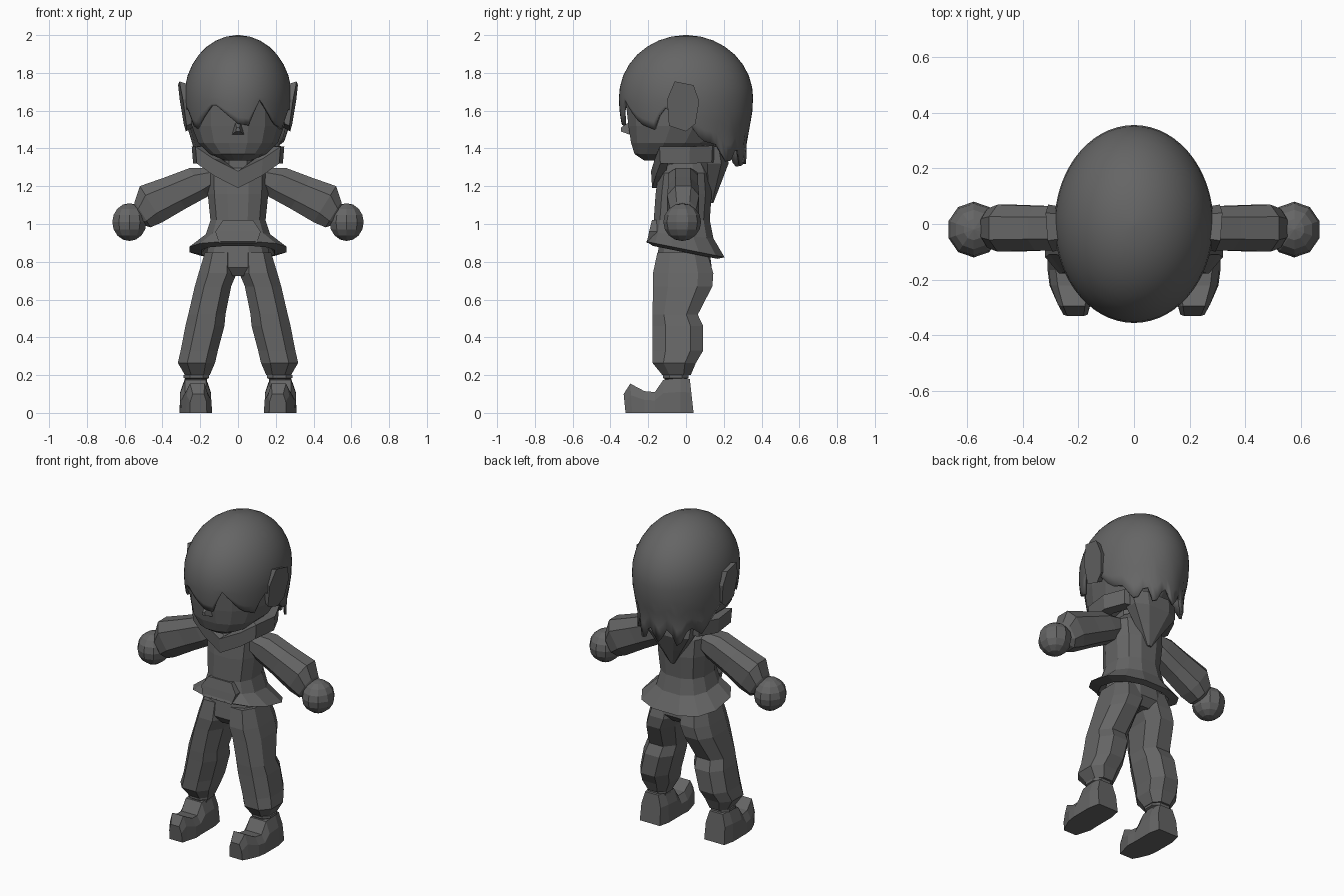
import bpy, bmesh
from math import sin, cos, pi, radians, sqrt, copysign

cube = bpy.data.objects.get("Cube")
if cube:
    bpy.data.objects.remove(cube)

grey = bpy.data.materials.new("charcoal_grey")
grey.use_nodes = True
GREY = (0.13, 0.13, 0.13, 1)
grey.diffuse_color = GREY
grey.node_tree.nodes["Principled BSDF"].inputs["Base Color"].default_value = GREY


def finish(name, bm, smooth=False):
    bmesh.ops.recalc_face_normals(bm, faces=bm.faces)
    for f in bm.faces:
        f.smooth = smooth
    me = bpy.data.meshes.new(name)
    bm.to_mesh(me)
    bm.free()
    me.materials.append(grey)
    ob = bpy.data.objects.new(name, me)
    bpy.context.collection.objects.link(ob)
    return ob


def skin(name, rings, smooth=False, caps=True, closed=False):
    """Join a list of equal-sized point rings into a surface."""
    bm = bmesh.new()
    loops = [[bm.verts.new(p) for p in r] for r in rings]
    pairs = list(zip(loops, loops[1:]))
    if closed:
        pairs.append((loops[-1], loops[0]))
    for a, b in pairs:
        for i in range(len(a)):
            j = (i + 1) % len(a)
            bm.faces.new((a[i], a[j], b[j], b[i]))
    if caps and not closed:
        bm.faces.new(loops[0])
        bm.faces.new(loops[-1])
    return finish(name, bm, smooth)


def oval(cx, cy, cz, rx, ry, n=12, p=0.8, slope=0, tilt=0, turn=0.5):
    """Squarish oval ring; slope drops it to the back, tilt turns it about y."""
    pts = []
    for i in range(n):
        a = 2 * pi * (i + turn) / n
        u = rx * copysign(abs(cos(a)) ** p, cos(a))
        v = ry * copysign(abs(sin(a)) ** p, sin(a))
        pts.append((cx + u * cos(tilt), cy + v, cz - u * sin(tilt) + slope * v))
    return pts


def span(z, x0, x1, y0, y1, **kw):
    return oval((x0 + x1) / 2, (y0 + y1) / 2, z, (x1 - x0) / 2, (y1 - y0) / 2, **kw)


def flip(rings, s):
    return [[(x * s, y, z) for x, y, z in r] for r in rings]


# Hair cap with a ragged hem of bangs and back locks
HEM = [(-180, 1.56), (-160, 1.62), (-147, 1.49), (-117, 1.64), (-90, 1.53), (-76, 1.52),
       (-68, 1.67), (-45, 1.53), (-30, 1.5), (-20, 1.62), (0, 1.55), (15, 1.44),
       (30, 1.42), (45, 1.31), (58, 1.42), (68, 1.28), (82, 1.41), (97, 1.31),
       (110, 1.42), (122, 1.28), (135, 1.42), (150, 1.36), (165, 1.45), (180, 1.56)]


def hem_z(deg):
    for (a, za), (b, zb) in zip(HEM, HEM[1:]):
        if a <= deg <= b:
            return za + (zb - za) * (deg - a) / (b - a)


SEG, ROWS = 60, 12
rings = []
for r in range(ROWS + 1):
    ring = []
    for i in range(SEG):
        deg = -180 + 360 * i / SEG
        low = hem_z(deg)
        if r < 8:
            t = (r + 0.15) / 8 * pi / 2
            z, k = 1.67 + 0.33 * cos(t), sin(t)
            z = max(z, low)
        else:
            z = min(1.67, max(low, 1.67 + (low - 1.67) * (r - 8) / (ROWS - 8)))
            k = max(0.9, sqrt(1 - min(0.9, ((1.67 - z) / 0.5) ** 2)))
        a = radians(deg)
        ring.append((0.285 * k * cos(a), 0.355 * k * sin(a), z))
    rings.append(ring)
hair = skin("hair", rings, smooth=True, caps=False)
bm = bmesh.new()
bm.from_mesh(hair.data)
bmesh.ops.holes_fill(bm, edges=[e for e in bm.edges if e.is_boundary and e.verts[0].co.z > 1.95])
bmesh.ops.recalc_face_normals(bm, faces=bm.faces)
bm.to_mesh(hair.data)
bm.free()
shell = hair.modifiers.new("thickness", "SOLIDIFY")
shell.thickness = 0.015
shell.offset = -1

# Head, with the chin pushed forward
skin("head", [span(1.335, -0.07, 0.07, -0.22, -0.08, n=16),
              span(1.37, -0.15, 0.15, -0.275, 0.04, n=16, p=0.9),
              span(1.43, -0.215, 0.215, -0.295, 0.18, n=16, p=0.9),
              span(1.52, -0.25, 0.25, -0.31, 0.27, n=16, p=0.95),
              span(1.65, -0.26, 0.26, -0.325, 0.31, n=16, p=1),
              span(1.8, -0.22, 0.22, -0.26, 0.26, n=16, p=1)])
skin("nose", [[(-0.035, -0.29, 1.47), (0.035, -0.29, 1.47), (0.015, -0.3, 1.54), (-0.015, -0.3, 1.54)],
              [(-0.012, -0.345, 1.49), (0.012, -0.345, 1.49), (0.008, -0.345, 1.51), (-0.008, -0.345, 1.51)]])
skin("neck", [oval(0, -0.03, z, 0.1, 0.1, n=8) for z in (1.24, 1.42)])

# Jumper with flared hem sloping down to the back
skin("jumper", [span(1.33, -0.1, 0.1, -0.1, 0.1),
                span(1.27, -0.17, 0.17, -0.15, 0.13),
                span(1.16, -0.165, 0.165, -0.165, 0.14),
                span(1.02, -0.15, 0.15, -0.175, 0.13),
                span(0.94, -0.175, 0.175, -0.19, 0.15, slope=-0.1),
                span(0.865, -0.265, 0.265, -0.215, 0.21, slope=-0.2),
                span(0.85, -0.2, 0.2, -0.18, 0.17, slope=-0.2),
                span(0.91, -0.15, 0.15, -0.14, 0.13)])
skin("front_pouch", [[(-x, y, z), (x, y, z), (x, -0.12, z), (-x, -0.12, z)]
                     for x, y, z in ((0.08, -0.18, 1.02), (0.12, -0.195, 0.96), (0.1, -0.208, 0.9))])

# Collar ring dipping to a V at the front
half = [(0.13, -0.165, 1.3), (0.225, -0.14, 1.365), (0.245, 0.02, 1.365), (0.19, 0.14, 1.37)]
path = [(0, -0.185, 1.235)] + half + [(0, 0.2, 1.37)] + [(-x, y, z) for x, y, z in reversed(half)]
skin("collar", [[(x * k, y * k, z + h) for k, h in ((0.97, -0.045), (1, 0.045), (0.68, 0.045), (0.68, -0.045))]
                for x, y, z in path], closed=True)
# Hood hanging to a point on the back
skin("hood", [oval(0, y, z, rx, ry, n=8) for y, z, rx, ry in
              ((0.13, 1.11, 0.015, 0.015), (0.14, 1.22, 0.09, 0.05),
               (0.15, 1.32, 0.16, 0.08), (0.13, 1.41, 0.17, 0.09))])

# Trouser seat
skin("trouser_seat", [span(0.725, -0.07, 0.07, -0.13, 0.1), span(0.77, -0.19, 0.19, -0.165, 0.14),
                      span(0.93, -0.15, 0.15, -0.14, 0.12)])

EAR = [(-0.10, 1.66), (-0.06, 1.755), (0.04, 1.735), (0.07, 1.65), (0.05, 1.53), (0, 1.49), (-0.09, 1.52)]
for side, s in (("left", 1), ("right", -1)):
    # Ear leaf flaring outward at the top
    outer = [(0.268 + 0.15 * (z - 1.5) + 0.1 * (y + 0.1), y, z) for y, z in EAR]
    inner = [(0.23, y * 0.8, 1.62 + (z - 1.62) * 0.8) for y, z in EAR]
    skin(side + "_ear", flip([outer, inner], s))

    # Sleeve widening to a gathered cuff
    skin(side + "_sleeve", flip([oval(x, -0.015, z, r, ry, n=8, tilt=radians(-58)) for x, z, r, ry in
                                 ((0.13, 1.25, 0.06, 0.08), (0.21, 1.22, 0.095, 0.085), (0.33, 1.165, 0.105, 0.085),
                                  (0.46, 1.105, 0.12, 0.09), (0.505, 1.05, 0.085, 0.075),
                                  (0.53, 1.035, 0.05, 0.05))], s))

    # Rounded mitten hand
    bm = bmesh.new()
    bmesh.ops.create_uvsphere(bm, u_segments=10, v_segments=8, radius=0.1)
    for v in bm.verts:
        v.co = (s * (0.575 + 0.95 * v.co.x), v.co.y - 0.02, v.co.z + 1.01)
    finish(side + "_hand", bm)

    # Baggy trouser leg
    skin(side + "_trouser_leg", flip([span(*v, n=8, p=0.8) for v in (
        (0.85, 0.01, 0.18, -0.16, 0.12), (0.74, 0.0, 0.215, -0.185, 0.155), (0.67, 0.03, 0.235, -0.185, 0.15),
        (0.52, 0.06, 0.27, -0.185, 0.07), (0.46, 0.065, 0.285, -0.185, 0.1), (0.33, 0.1, 0.31, -0.185, 0.1),
        (0.265, 0.115, 0.325, -0.185, 0.06), (0.2, 0.145, 0.285, -0.13, 0.03))], s))
    skin(side + "_ankle", flip([oval(0.22, -0.055, z, r, r, n=8) for z, r in
                                ((0.15, 0.06), (0.18, 0.06), (0.185, 0.072), (0.2, 0.072), (0.21, 0.05))], s))

    # Shoe with curled-up toe
    sections = []
    for y, lean, top, cx, w in ((0.04, -0.02, 0.18, 0.225, 0.07), (-0.03, 0, 0.185, 0.225, 0.085),
                                (-0.12, 0, 0.175, 0.225, 0.085), (-0.165, 0, 0.11, 0.225, 0.085),
                                (-0.22, 0, 0.115, 0.22, 0.083), (-0.285, -0.01, 0.155, 0.215, 0.06),
                                (-0.32, -0.01, 0.1, 0.21, 0.045)):
        sections.append([(cx - w, y, 0), (cx + w, y, 0), (cx + w * 0.95, y + lean * 0.6, top * 0.6),
                         (cx + w * 0.65, y + lean, top), (cx - w * 0.65, y + lean, top),
                         (cx - w * 0.95, y + lean * 0.6, top * 0.6)])
    skin(side + "_shoe", flip(sections, s))
